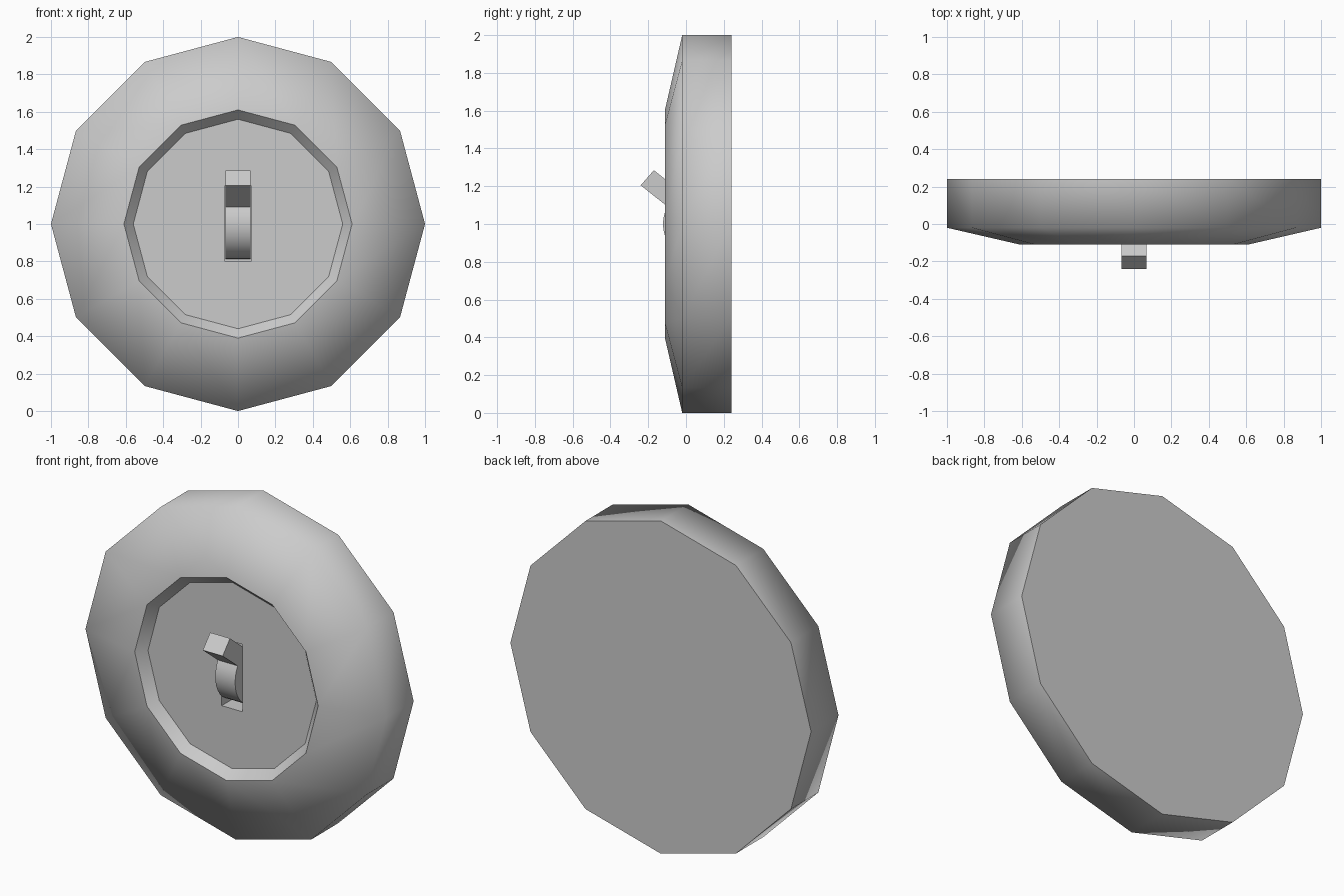
import bpy, bmesh
from math import sin, cos, pi, radians

if "Cube" in bpy.data.objects:
    bpy.data.objects.remove(bpy.data.objects["Cube"])

SIDES = 12
CZ = 1.0                                  # height of the disc centre


def finish(bm, name):
    bmesh.ops.recalc_face_normals(bm, faces=bm.faces)
    mesh = bpy.data.meshes.new(name)
    bm.to_mesh(mesh)
    bm.free()
    obj = bpy.data.objects.new(name, mesh)
    bpy.context.collection.objects.link(obj)
    return obj


def ring(bm, r, y):
    return [bm.verts.new((r * sin(2 * pi * i / SIDES), y, CZ + r * cos(2 * pi * i / SIDES)))
            for i in range(SIDES)]


def bridge(bm, a, b, smooth=False):
    n = len(a)
    for i in range(n):
        f = bm.faces.new((a[i], a[(i + 1) % n], b[(i + 1) % n], b[i]))
        f.smooth = smooth


# Round base plate: flat back, smooth side and sloped face, recessed centre with slot
bm = bmesh.new()
profile = [(1.0, 0.24), (1.0, -0.02), (0.61, -0.11), (0.56, -0.055)]
rings = [ring(bm, r, y) for r, y in profile]
for k in range(3):
    bridge(bm, rings[k], rings[k + 1], True)
bm.faces.new(rings[0])

# Slot in the recess floor
corners = [(-0.07, 0.80), (0.07, 0.80), (0.07, 1.205), (-0.07, 1.205)]
slot = [bm.verts.new((x, -0.055, z)) for x, z in corners]
slot_in = [bm.verts.new((x, 0.07, z)) for x, z in corners]
bridge(bm, slot, slot_in)
bm.faces.new(slot_in)
bm.edges.ensure_lookup_table()
loops = [bm.edges.get((l[i], l[(i + 1) % len(l)])) for l in (rings[3], slot) for i in range(len(l))]
bmesh.ops.triangle_fill(bm, edges=loops, use_beauty=True, use_dissolve=False)

# Keep every circular edge crisp except the soft outer shoulder
for loop in (rings[0], rings[2], rings[3]):
    for i in range(SIDES):
        bm.edges.get((loop[i], loop[(i + 1) % SIDES])).smooth = False
finish(bm, "base_plate")

# Toggle: slanted lever with a rounded pivot, one side profile extruded in x
bm = bmesh.new()
side = [(0.065, 1.095), (-0.17, 1.285), (-0.24, 1.205)]
for i in range(13):
    t = radians(29.5 - 119.5 * i / 12)
    side.append((0.065 - 0.187 * cos(t), CZ + 0.187 * sin(t)))
left = [bm.verts.new((-0.066, y, z)) for y, z in side]
right = [bm.verts.new((0.066, y, z)) for y, z in side]
bridge(bm, left, right, True)
bm.faces.new(left)
bm.faces.new(right)
toggle = finish(bm, "toggle_lever")
bpy.context.view_layer.objects.active = toggle
toggle.select_set(True)
bpy.ops.object.shade_smooth_by_angle(angle=radians(30))
